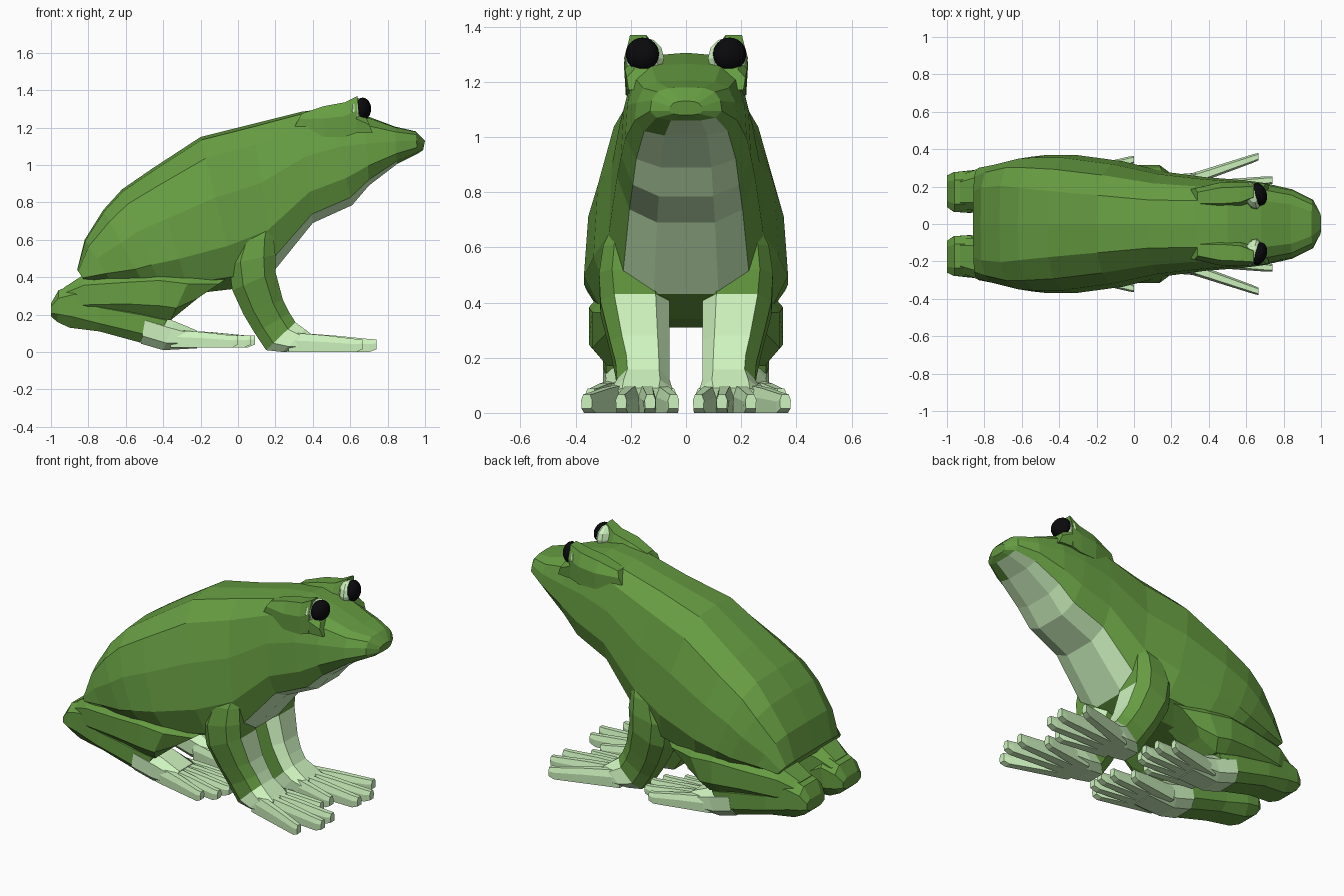
import bpy, bmesh
from mathutils import Matrix

if "Cube" in bpy.data.objects:
    bpy.data.objects.remove(bpy.data.objects["Cube"])


def material(name, colour):
    m = bpy.data.materials.new(name)
    m.diffuse_color = (*colour, 1)
    m.use_nodes = True
    m.node_tree.nodes["Principled BSDF"].inputs["Base Color"].default_value = m.diffuse_color
    return m


GREEN = material("green_skin", (0.135, 0.34, 0.055))
PALE = material("pale_skin", (0.62, 0.9, 0.52))
BLACK = material("eye_black", (0.003, 0.003, 0.004))

# Cross-sections: (fraction along P to Q, fraction across the width)
OCT = [(0, .2), (0, .8), (.25, 1), (.75, 1), (1, .8), (1, .2), (.75, 0), (.25, 0)]
BOX = [(0, .05), (0, .95), (.6, 1), (1, .8), (1, .2), (.6, 0)]
HALF = [(0, .42), (.08, .82), (.28, 1), (.6, .95), (.86, .76), (.98, .42)]


def body_profile(boxy):
    """Symmetric body section; boxy below 1 widens the back."""
    h = [(t, u if t < .3 else u ** boxy) for t, u in HALF]
    return ([(t, .5 + u / 2) for t, u in h] + [(1, .5)]
            + [(t, .5 - u / 2) for t, u in reversed(h)])


def finish(name, bm, mats, mirror):
    me = bpy.data.meshes.new(name)
    bm.to_mesh(me)
    bm.free()
    for m in mats:
        me.materials.append(m)
    ob = bpy.data.objects.new(name, me)
    bpy.context.collection.objects.link(ob)
    if mirror:
        mod = ob.modifiers.new("mirror", 'MIRROR')
        mod.use_axis = (False, True, False)
    return ob


def loft(name, sections, profiles, pale=lambda k, i: False, mirror=True):
    """Each section: Px, Pz, Qx, Qz, y0, y1."""
    bm = bmesh.new()
    if isinstance(profiles[0], tuple):
        profiles = [profiles] * len(sections)
    rings = []
    for (px, pz, qx, qz, y0, y1), prof in zip(sections, profiles):
        rings.append([bm.verts.new((px + (qx - px) * t, y0 + (y1 - y0) * u,
                                    pz + (qz - pz) * t)) for t, u in prof])
    n = len(profiles[0])
    for k in range(len(rings) - 1):
        a, b = rings[k], rings[k + 1]
        for i in range(n):
            j = (i + 1) % n
            f = bm.faces.new((a[i], a[j], b[j], b[i]))
            f.material_index = int(pale(k, i))
    bm.faces.new(rings[0]).material_index = int(pale(0, -1))
    bm.faces.new(rings[-1]).material_index = int(pale(len(rings) - 2, -1))
    bmesh.ops.recalc_face_normals(bm, faces=bm.faces[:])
    return finish(name, bm, (GREEN, PALE), mirror)


def ball(name, centre, size, mat, u, v, smooth):
    bm = bmesh.new()
    bmesh.ops.create_uvsphere(bm, u_segments=u, v_segments=v, radius=1)
    bm.transform(Matrix.Translation(centre) @ Matrix.Rotation(0.3, 4, 'Z')
                 @ Matrix.Diagonal((*size, 1)))
    for f in bm.faces:
        f.smooth = smooth
    return finish(name, bm, (mat,), True)


# Body and head: belly point, back point, half width, boxiness
spine = [
    (-.82, .38, -.86, .44, .30, .6), (-.66, .35, -.82, .60, .325, .6),
    (-.48, .32, -.72, .76, .36, .65), (-.40, .31, -.62, .87, .37, .75),
    (-.26, .31, -.46, .98, .37, .85), (.0, .34, -.20, 1.15, .335, .9),
    (.19, .43, .08, 1.22, .28, .9), (.40, .69, .34, 1.285, .25, .8),
    (.61, .785, .50, 1.305, .235, .7), (.70, .89, .68, 1.265, .22, .65),
    (.85, 1.005, .84, 1.205, .185, .65), (.96, 1.06, .95, 1.18, .13, .8),
    (.99, 1.08, 1.0, 1.13, .06, 1)]
loft("body", [(a, b, c, d, -w, w) for a, b, c, d, w, e in spine],
     [body_profile(s[5]) for s in spine],
     pale=lambda k, i: 6 <= k <= 10 and i in (0, 12) + ((11,) if k < 10 else ()),
     mirror=False)

# Eyes with pale sockets and raised brows
loft("brow", [(.30, 1.2, .34, 1.275, .09, .19), (.46, 1.15, .46, 1.315, .08, .222),
              (.57, 1.15, .57, 1.335, .09, .225), (.63, 1.17, .64, 1.37, .125, .222)],
     BOX)
loft("brow_front", [(.63, 1.17, .63, 1.30, .09, .222), (.72, 1.17, .69, 1.245, .08, .215)],
     BOX)
ball("eye_socket", (.635, .152, 1.285), (.045, .076, .076), PALE, 10, 6, False)
ball("eye", (.667, .158, 1.30), (.043, .062, .06), BLACK, 20, 12, True)

# Front legs: rear edge, front edge, inner and outer y
loft("front_leg", [
    (.08, .71, .19, .71, .14, .25), (.0, .60, .19, .61, .10, .30),
    (-.05, .47, .20, .52, .08, .315), (-.03, .33, .20, .43, .06, .31),
    (.03, .20, .24, .28, .06, .275), (.09, .10, .275, .21, .06, .255),
    (.15, .01, .31, .155, .06, .25)],
    OCT, pale=lambda k, i: k >= 3 and i in (4, 5))
loft("front_palm", [(.15, .01, .305, .16, .06, .25), (.24, 0, .36, .12, .05, .27),
                    (.38, .01, .40, .09, .055, .275)],
     OCT, pale=lambda k, i: True)


def digits(name, base_x, base_y, tips, z0, tall):
    """Tapered, blunt toes fanning out from a palm."""
    for n, (by, (tx, ty)) in enumerate(zip(base_y, tips), 1):
        secs = []
        for t, w, h, lift in ((0, .034, tall, 0), (.5, .028, tall * .85, 0),
                              (.92, .023, tall * .66, 0), (1, .02, tall * .5, .015)):
            x = base_x + (tx - base_x) * t
            y = by + (ty - by) * t
            secs.append((x, z0 + lift, x, z0 + lift + h, y - w, y + w))
        loft(f"{name}_{n}", secs, BOX, pale=lambda k, i: True)


digits("front_toe", .27, (.10, .145, .19, .225),
       ((.60, .045), (.73, .13), (.74, .235), (.665, .36)), 0, .105)

# Hind legs: folded thigh, heel and shank, foot
loft("thigh", [
    (-.93, .22, -.93, .345, .08, .26), (-.80, .20, -.83, .41, .07, .30),
    (-.60, .20, -.60, .43, .06, .335), (-.42, .18, -.42, .45, .06, .352),
    (-.36, .17, -.24, .43, .07, .34), (-.27, .25, -.05, .40, .10, .29)], OCT)
loft("shank", [
    (-1.0, .19, -1.0, .26, .09, .26), (-.965, .16, -.96, .33, .065, .277),
    (-.90, .13, -.86, .37, .06, .285), (-.74, .11, -.74, .28, .075, .30),
    (-.52, .05, -.50, .245, .085, .30), (-.44, .06, -.36, .205, .10, .29)], OCT)
loft("hind_foot", [
    (-.52, .045, -.49, .21, .083, .30), (-.40, .01, -.34, .165, .085, .29),
    (-.22, .02, -.22, .115, .08, .295)], OCT, pale=lambda k, i: True)
digits("hind_toe", -.36, (.11, .15, .185, .22, .25),
       ((-.04, .055), (.06, .12), (.09, .195), (.07, .28), (.0, .345)), .025, .095)
